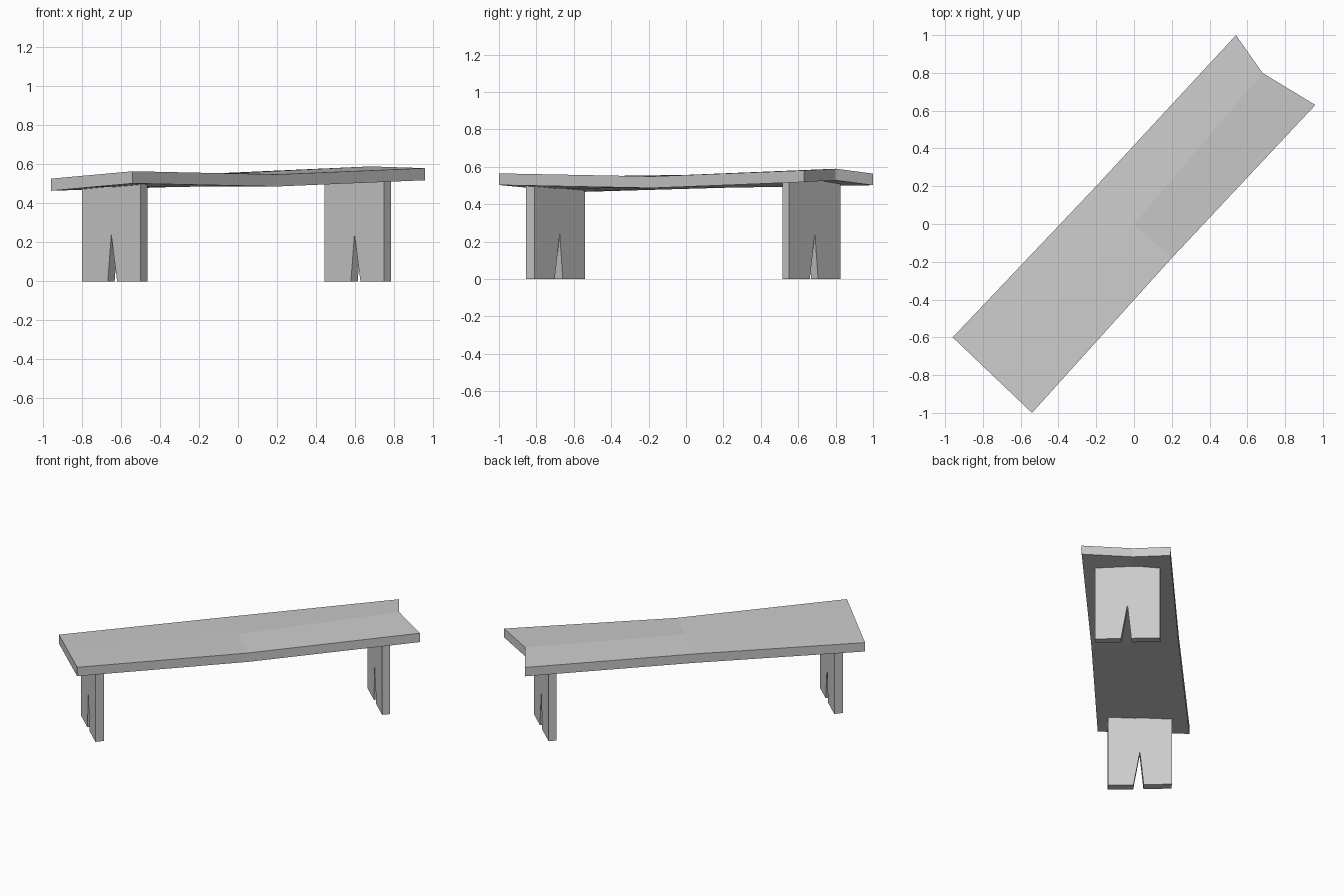
import bpy
import bmesh
from mathutils import Vector

cube = bpy.data.objects.get("Cube")
if cube:
    bpy.data.objects.remove(cube, do_unlink=True)

# One plain stone colour for every part
stone = bpy.data.materials.new("stone grey")
stone.use_nodes = True
stone.diffuse_color = (0.6, 0.6, 0.6, 1)
bsdf = stone.node_tree.nodes["Principled BSDF"]
bsdf.inputs["Base Color"].default_value = stone.diffuse_color
bsdf.inputs["Roughness"].default_value = 0.8


def slab(name, faces, offset):
    """Thicken a sheet of faces by a fixed offset into a closed flat-sided solid."""
    bm = bmesh.new()
    for loop in faces:
        bm.faces.new([bm.verts.new(p) for p in loop])
    bmesh.ops.remove_doubles(bm, verts=bm.verts, dist=0.0001)
    sheet = bm.faces[:]
    copy = bmesh.ops.duplicate(bm, geom=bm.verts[:] + bm.edges[:] + sheet)
    moved = [g for g in copy["geom"] if isinstance(g, bmesh.types.BMVert)]
    bmesh.ops.translate(bm, verts=moved, vec=offset)
    rims = [e for e in bm.edges if e.is_boundary]
    bmesh.ops.bridge_loops(bm, edges=rims)
    bmesh.ops.recalc_face_normals(bm, faces=bm.faces)
    mesh = bpy.data.meshes.new(name)
    bm.to_mesh(mesh)
    bm.free()
    mesh.materials.append(stone)
    obj = bpy.data.objects.new(name, mesh)
    bpy.context.collection.objects.link(obj)
    return obj


# Worn seat: three cross-sections (back edge, middle, front edge), chipped at the far end
sections = [
    [(-0.96, -0.60, 0.527), (-0.75, -0.80, 0.546), (-0.54, -1.0, 0.565)],
    [(-0.21, 0.19, 0.55), (0, 0, 0.557), (0.20, -0.18, 0.549)],
    [(0.54, 1.0, 0.564), (0.68, 0.80, 0.59), (0.96, 0.63, 0.581)],
]
quads = []
for near, far in zip(sections, sections[1:]):
    for i in range(2):
        quads.append([near[i], near[i + 1], far[i + 1], far[i]])
slab("seat", quads, Vector((0, 0, -0.062)))


# Plank legs with a narrow wedge cut up from the floor
def leg(name, start, end, thickness, top_start, top_end, apex):
    start, end = Vector(start), Vector(end)

    def at(u, z):
        p = start.lerp(end, u)
        return (p.x, p.y, z)

    top_mid = (top_start + top_end) / 2
    left = [at(0, 0), at(0.44, 0), at(0.5, apex), at(0.5, top_mid), at(0, top_start)]
    right = [at(0.6, 0), at(1, 0), at(1, top_end), at(0.5, top_mid), at(0.5, apex)]
    slab(name, [left, right], Vector(thickness))


leg("right_leg", (-0.80, -0.585), (-0.50, -0.855), (0.035, 0.045, 0), 0.495, 0.52, 0.24)
leg("left_leg", (0.445, 0.79), (0.75, 0.515), (0.035, 0.037, 0), 0.52, 0.53, 0.245)
